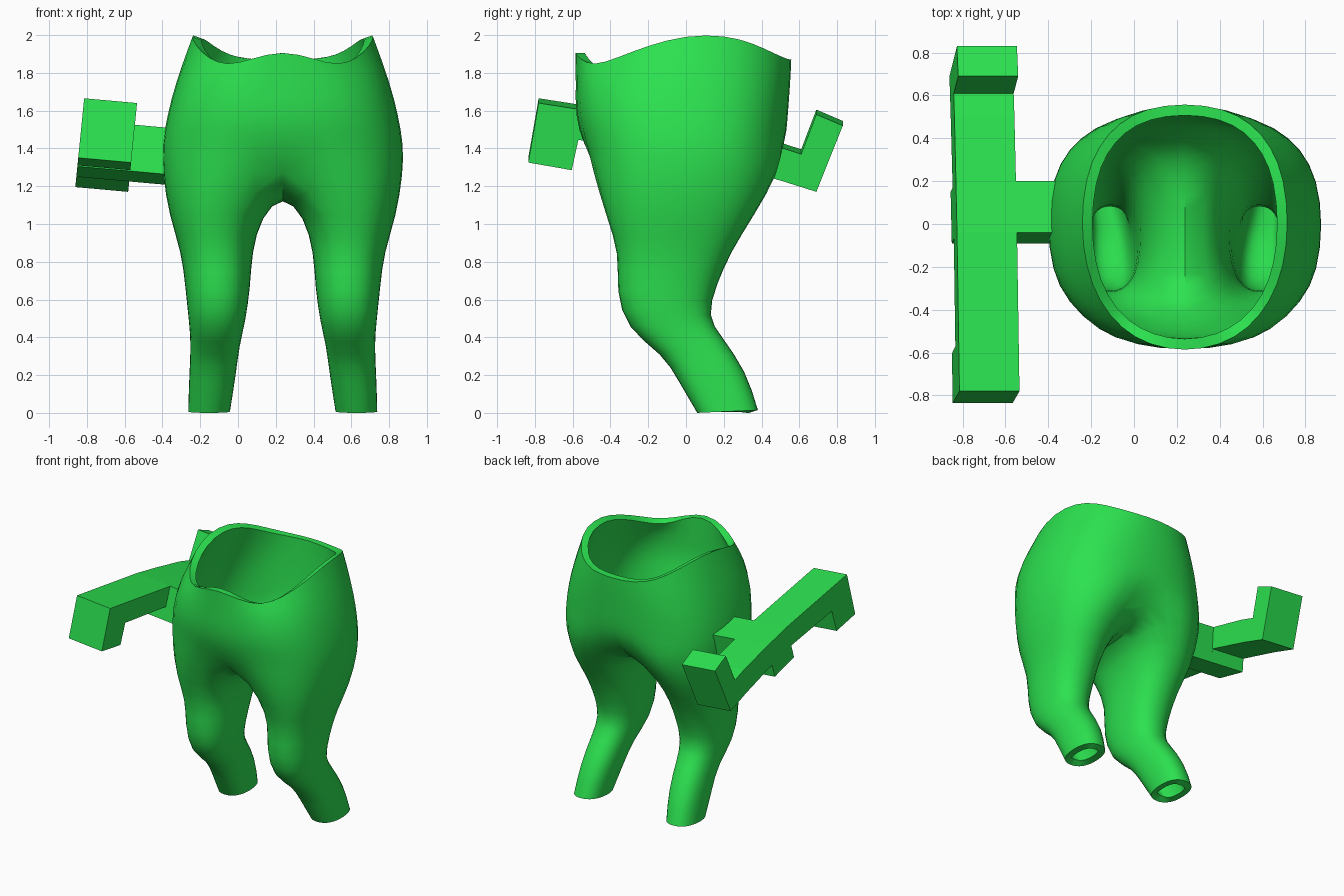
import bpy, bmesh
from math import sin, cos, radians, copysign

if "Cube" in bpy.data.objects:
    bpy.data.objects.remove(bpy.data.objects["Cube"])

green = bpy.data.materials.new("green")
green.diffuse_color = (0.025, 0.76, 0.08, 1)
green.use_nodes = True
green.node_tree.nodes["Principled BSDF"].inputs["Base Color"].default_value = green.diffuse_color


def spow(v, p):
    return copysign(abs(v) ** p, v)


def add_object(name, bm):
    me = bpy.data.meshes.new(name)
    bm.to_mesh(me)
    bm.free()
    me.materials.append(green)
    ob = bpy.data.objects.new(name, me)
    bpy.context.collection.objects.link(ob)
    return ob


# Half of the waist: 11 points from front centre, round the side, to back centre
def torso_row(half_w, front, back, zs, p_front=0.78, p_back=0.8):
    pts = []
    for k in range(11):
        a = radians(-90 + 18 * k)
        p = p_back if k > 5 else p_front
        u = half_w * spow(cos(a), p) if 0 < k < 10 else 0
        y = spow(sin(a), p) * (back if k > 5 else -front)
        pts.append([u, y, zs[k]])
    return pts


# Full leg ring: 16 points, tilted from front height to back height
def leg_row(zf, zb, front, back, inner, outer):
    pts = []
    cu, ru = (inner + outer) / 2, (outer - inner) / 2 * 1.025
    cy, ry = (front + back) / 2, (back - front) / 2 * 1.025
    for k in range(16):
        a = radians(-112.5 + 22.5 * k)
        s = spow(sin(a), 0.85)
        pts.append([cu + ru * spow(cos(a), 0.85), cy + ry * s,
                    (zf + zb) / 2 + (zb - zf) / 2 * s])
    return pts


rim_z = [1.92, 1.875, 1.835, 1.88, 1.945, 2.0, 2.0, 1.955, 1.90, 1.87, 1.87]
torso = [
    torso_row(0.485, -0.595, 0.565, rim_z, 0.92, 0.84),
    torso_row(0.575, -0.59, 0.56, [1.75] * 11, 0.83, 0.85),
    torso_row(0.62, -0.595, 0.545, [1.57] * 11),
    torso_row(0.647, -0.55, 0.535, [1.42] * 11),
    torso_row(0.645, -0.53, 0.545, [1.27] * 11, 0.74, 0.8),
]
torso[1][2][1] = -0.50
torso[-1][0] = [0, -0.46, 1.34]
torso[-1][10] = [0, 0.42, 1.31]
# Crotch seam on the centre plane, back to front
crotch = [[0, 0.29, 1.22], [0, 0.14, 1.17], [0, 0.0, 1.155],
          [0, -0.15, 1.17], [0, -0.31, 1.23]]
legs = [leg_row(*r) for r in (
    (1.04, 1.04, -0.42, 0.355, 0.115, 0.60),
    (0.84, 0.86, -0.35, 0.24, 0.165, 0.535),
    (0.65, 0.68, -0.37, 0.16, 0.172, 0.515),
    (0.44, 0.51, -0.315, 0.11, 0.20, 0.495),
    (0.31, 0.41, -0.12, 0.185, 0.23, 0.485),
    (0.17, 0.22, -0.04, 0.32, 0.25, 0.495),
    (0.0, 0.015, 0.06, 0.38, 0.28, 0.50))]

# Trousers: half shell, mirrored, smoothed and thickened
bm = bmesh.new()
rows = [[bm.verts.new(p) for p in r] for r in torso]
rows.append(rows[-1] + [bm.verts.new(p) for p in crotch])
leg_start = len(rows) - 1
rows += [[bm.verts.new(p) for p in r] for r in legs]
for i in range(len(rows) - 1):
    if i == leg_start - 1:
        continue
    top, low = rows[i], rows[i + 1]
    n = len(top)
    for k in range(n if i >= leg_start else n - 1):
        j = (k + 1) % n
        bm.faces.new((low[k], low[j], top[j], top[k]))
trousers = add_object("trousers", bm)
trousers.location.x = 0.237
mirror = trousers.modifiers.new("mirror", 'MIRROR')
mirror.use_clip = True
sub = trousers.modifiers.new("smooth", 'SUBSURF')
sub.levels = sub.render_levels = 1
shell = trousers.modifiers.new("shell", 'SOLIDIFY')
shell.thickness = 0.05
shell.offset = -1
bpy.context.view_layer.objects.active = trousers
trousers.select_set(True)
bpy.ops.object.convert(target='MESH')
bpy.ops.object.shade_smooth_by_angle(angle=radians(45))


# Slightly rolled prism from a side profile (y, z)
def prism(name, profile, x0, x1):
    bm = bmesh.new()
    ends = [[bm.verts.new((x + (z - 1.66) * 0.1, y, z - (x + 0.81) * 0.09))
             for y, z in profile] for x in (x0, x1)]
    bm.faces.new(ends[0])
    bm.faces.new(ends[1][::-1])
    n = len(profile)
    for k in range(n):
        j = (k + 1) % n
        bm.faces.new((ends[0][k], ends[1][k], ends[1][j], ends[0][j]))
    bmesh.ops.recalc_face_normals(bm, faces=bm.faces)
    return add_object(name, bm)


# Side bar with a hooked block at each end and a lug under the middle
prism("side_bar", [(-0.78, 1.665), (-0.04, 1.55), (0.2, 1.50), (0.5, 1.43),
                   (0.61, 1.395), (0.69, 1.605), (0.83, 1.545), (0.69, 1.195),
                   (0.5, 1.255), (0.17, 1.345), (0.15, 1.25), (-0.09, 1.305),
                   (-0.07, 1.40), (-0.57, 1.47), (-0.605, 1.31),
                   (-0.835, 1.35)], -0.815, -0.535)
# Bracket joining the bar to the hip
prism("hip_bracket", [(-0.04, 1.55), (0.2, 1.50), (0.15, 1.25),
                      (-0.09, 1.305)], -0.535, -0.32)
